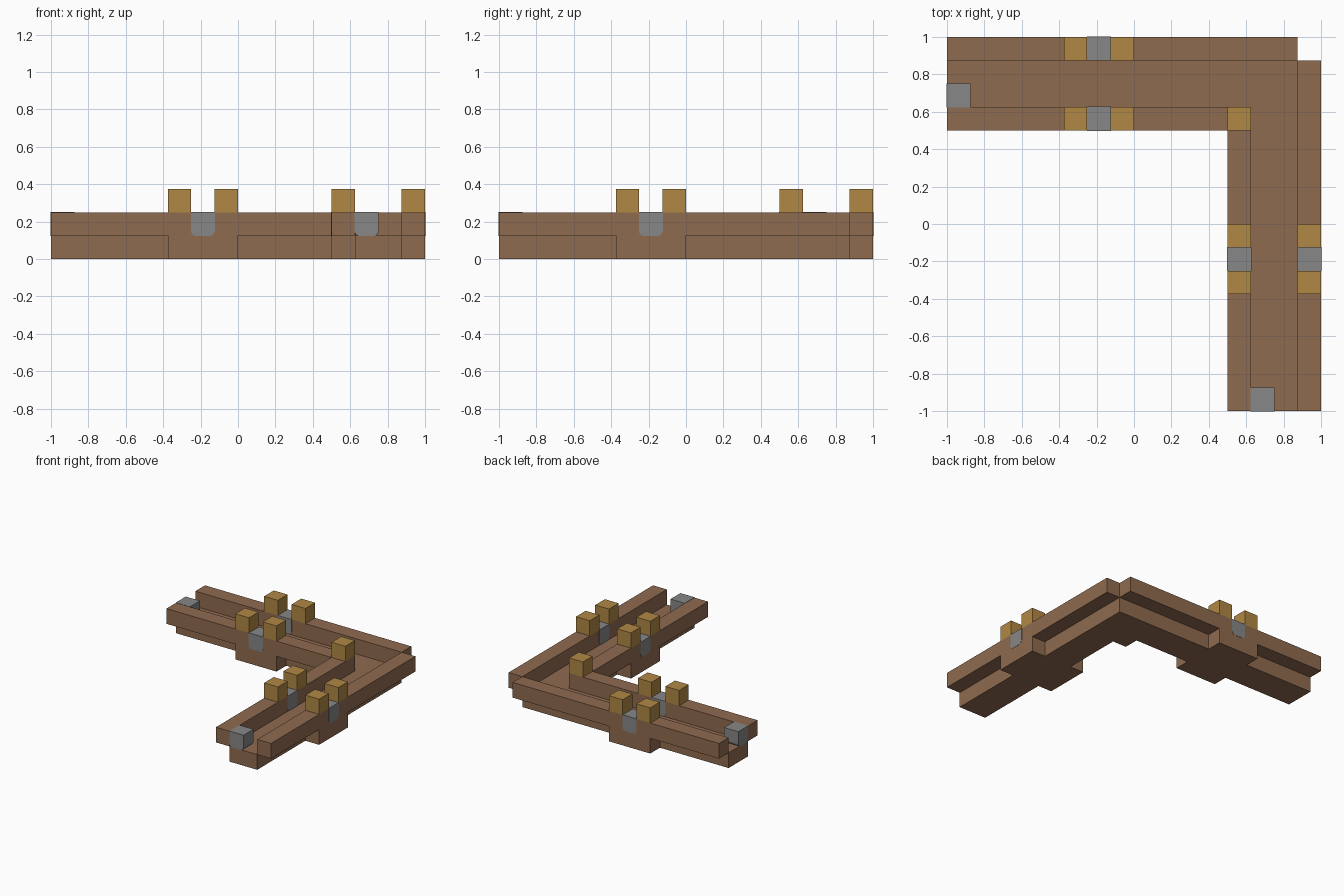
import bpy
import bmesh
from mathutils import Vector

cube = bpy.data.objects.get("Cube")
if cube:
    bpy.data.objects.remove(cube, do_unlink=True)

U = 0.125          # grid unit used throughout
PROUD = 0.002      # metal sits a hair outside the timber


def material(name, rgb):
    m = bpy.data.materials.new(name)
    m.use_nodes = True
    color = (*rgb, 1)
    m.diffuse_color = color
    m.node_tree.nodes["Principled BSDF"].inputs["Base Color"].default_value = color
    return m


timber = material("brown timber", (0.275, 0.147, 0.078))
gold = material("golden wood", (0.434, 0.242, 0.058))
metal = material("grey metal", (0.242, 0.242, 0.242))


def box(name, lo, hi, mat, swap=False, round_axis=None, grow=0.0):
    """Box between two grid corners; swap mirrors it across the L's diagonal.
    round_axis rounds the two bottom edges running along that axis."""
    lo, hi = Vector(lo) * U, Vector(hi) * U
    g = Vector((grow,) * 3)
    lo, hi = lo - g, hi + g
    if swap:
        lo, hi = lo.yxz, hi.yxz
        if round_axis is not None:
            round_axis = 1 - round_axis
    bm = bmesh.new()
    bmesh.ops.create_cube(bm, size=1)
    center, size = (lo + hi) / 2, hi - lo
    for v in bm.verts:
        v.co = center + v.co * size
    if round_axis is not None:
        bottom = [e for e in bm.edges
                  if all(v.co.z < center.z for v in e.verts)
                  and abs((e.verts[0].co - e.verts[1].co)[round_axis]) > U / 2]
        bmesh.ops.bevel(bm, geom=bottom, offset=0.03, segments=4,
                        profile=0.5, affect='EDGES')
    mesh = bpy.data.meshes.new(name)
    bm.to_mesh(mesh)
    bm.free()
    mesh.materials.append(mat)
    ob = bpy.data.objects.new(name, mesh)
    bpy.context.collection.objects.link(ob)
    return ob


# Two mirrored arms of the L
for arm, swap in (("back_arm", False), ("side_arm", True)):
    # Floor beam: one runs through the corner, the other butts against it
    box(arm + "_floor", (-8, 5, 0), (5 if swap else 7, 7, 1), timber, swap)
    # Rails: the inner ones meet at the corner, the outer ones leave a notch
    box(arm + "_inner_rail", (-8, 4, 1), (4 if swap else 5, 5, 2), timber, swap)
    box(arm + "_outer_rail", (-8, 7, 1), (7, 8, 2), timber, swap)
    # Supports, metal saddles and paired pegs on each rail
    for side, y in (("inner", 4), ("outer", 7)):
        part = f"{arm}_{side}_"
        box(part + "support", (-3, y, 0), (0, y + 1, 1), timber, swap)
        box(part + "saddle", (-2, y, 1), (-1, y + 1, 2), metal, swap, 1, PROUD)
        for n, x in enumerate((-3, -1)):
            box(f"{part}peg_{n + 1}", (x, y, 2), (x + 1, y + 1, 3), gold, swap)
    # Metal block at the open end of the channel
    box(arm + "_end_block", (-8, 5, 1), (-7, 6, 2), metal, swap, 0, PROUD)

# Inner corner post and its peg
box("corner_support", (4, 4, 0), (5, 5, 1), timber)
box("corner_peg", (4, 4, 2), (5, 5, 3), gold)
